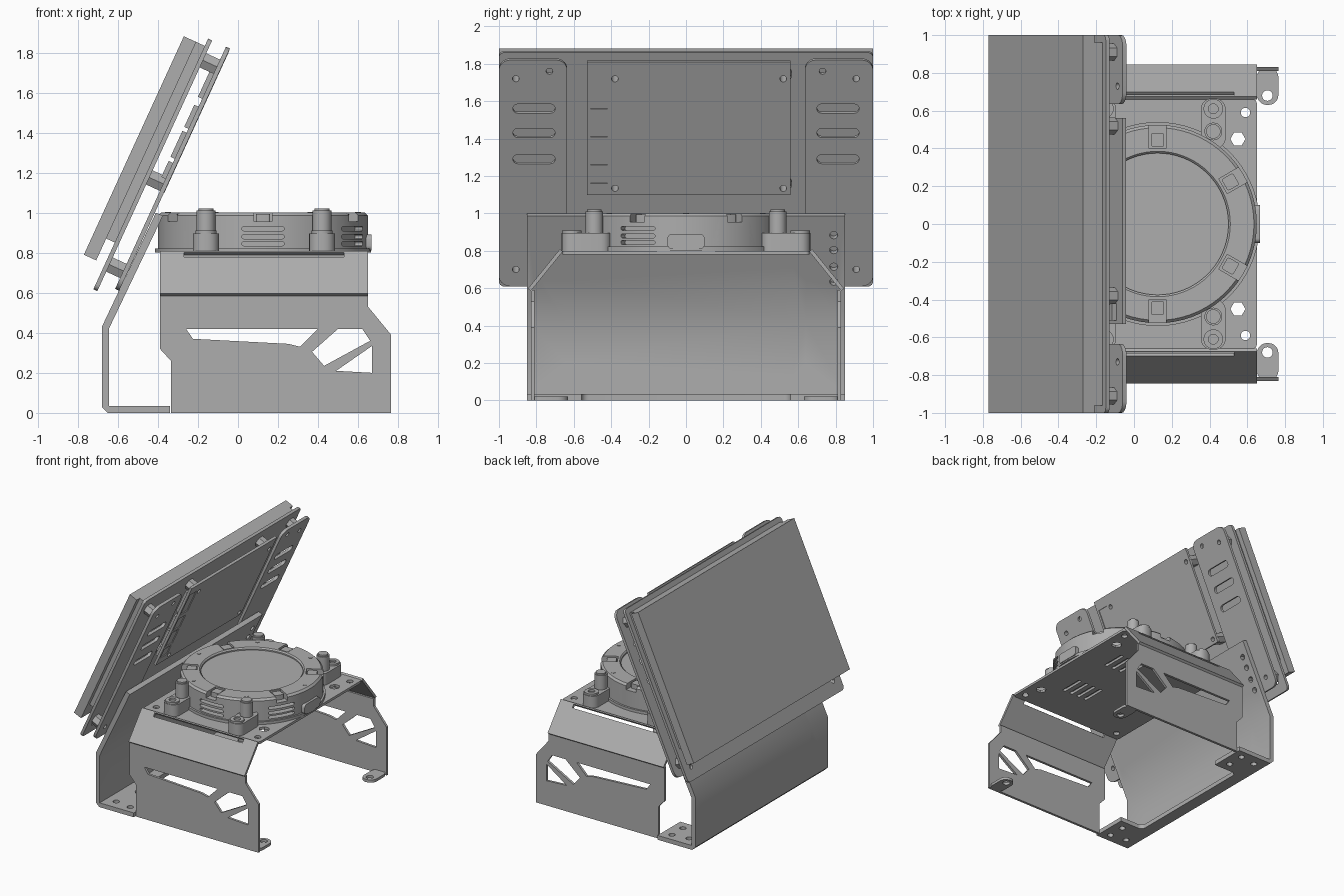
import bpy, bmesh, math
from mathutils import Matrix, Vector

cube = bpy.data.objects.get("Cube")
if cube:
    bpy.data.objects.remove(cube)

metal = bpy.data.materials.new("plain grey")
metal.use_nodes = True
GREY = (0.42, 0.42, 0.42, 1)
metal.diffuse_color = GREY
metal.node_tree.nodes["Principled BSDF"].inputs["Base Color"].default_value = GREY
parts = []


# Helpers: frames, outlines, plates, cuts and mirroring
def frame(a, b, origin=(0, 0, 0)):
    a, b = Vector(a).normalized(), Vector(b).normalized()
    m = Matrix((a, b, a.cross(b))).transposed().to_4x4()
    return Matrix.Translation(origin) @ m


LEAN = math.radians(24.6)
FLAT = frame((1, 0, 0), (0, 1, 0))
SIDE = frame((1, 0, 0), (0, 0, 1))
BACK = frame((0, 1, 0), (0, 0, 1))
TILT = frame((0, 1, 0), (math.sin(LEAN), 0, math.cos(LEAN)), (-0.77, 0, 0.79))


def up(z, d):
    """Distance along the leaning screen for height z at depth d."""
    return (z - 0.79 + d * math.sin(LEAN)) / math.cos(LEAN)


def ring(x, y, r, n=20):
    return [(x + r * math.cos(math.tau * i / n), y + r * math.sin(math.tau * i / n)) for i in range(n)]


def rect(x0, y0, x1, y1, r=0.0, n=5):
    if not r:
        return [(x0, y0), (x1, y0), (x1, y1), (x0, y1)]
    pts = []
    for k, (x, y) in enumerate([(x1 - r, y1 - r), (x0 + r, y1 - r), (x0 + r, y0 + r), (x1 - r, y0 + r)]):
        for i in range(n + 1):
            t = (k + i / n) * math.pi / 2
            pts.append((x + r * math.cos(t), y + r * math.sin(t)))
    return pts


def add(name, mesh):
    ob = bpy.data.objects.new(name, mesh)
    bpy.context.collection.objects.link(ob)
    mesh.materials.clear()
    mesh.materials.append(metal)
    parts.append(ob)
    return ob


def plate(name, loops, low, high, base=FLAT):
    """Filled outline with holes, extruded along the frame normal."""
    cu = bpy.data.curves.new(name, "CURVE")
    cu.dimensions, cu.fill_mode, cu.extrude = "2D", "BOTH", (high - low) / 2
    for loop in loops:
        sp = cu.splines.new("POLY")
        sp.points.add(len(loop) - 1)
        for p, (x, y) in zip(sp.points, loop):
            p.co = (x, y, 0, 1)
        sp.use_cyclic_u = True
    tmp = bpy.data.objects.new(name, cu)
    bpy.context.collection.objects.link(tmp)
    dg = bpy.context.evaluated_depsgraph_get()
    mesh = bpy.data.meshes.new_from_object(tmp.evaluated_get(dg))
    bpy.data.objects.remove(tmp)
    bm = bmesh.new()
    bm.from_mesh(mesh)
    bmesh.ops.remove_doubles(bm, verts=bm.verts, dist=1e-5)
    bm.transform(base @ Matrix.Translation((0, 0, (low + high) / 2)))
    bmesh.ops.recalc_face_normals(bm, faces=bm.faces)
    bm.to_mesh(mesh)
    bm.free()
    return add(name, mesh)


def cut(ob, cutter):
    mod = ob.modifiers.new("cut", "BOOLEAN")
    mod.operation, mod.solver, mod.object = "DIFFERENCE", "EXACT", cutter
    dg = bpy.context.evaluated_depsgraph_get()
    mesh = bpy.data.meshes.new_from_object(ob.evaluated_get(dg))
    ob.modifiers.clear()
    ob.data = mesh
    parts.remove(cutter)
    bpy.data.objects.remove(cutter)


def mirror(ob, name):
    mesh = ob.data.copy()
    mesh.transform(Matrix.Scale(-1, 4, (0, 1, 0)))
    mesh.flip_normals()
    return add(name, mesh)


def pair(name, loops, low, high, base=FLAT):
    mirror(plate("left_" + name, loops, low, high, base), "right_" + name)


# Screen, its rear housing and the backing plate
plate("screen", [rect(-1, 0, 1, 1.2)], 0, 0.068, TILT)
plate("screen_housing", [rect(-0.96, 0.12, 0.96, 1.2)], 0.068, 0.115, TILT)
plate("backing_plate", [rect(-1, -0.137, 1, 1.24, 0.03)] +
      [ring(s * 0.91, up(0.7, 0.13), 0.018) for s in (-1, 1)], 0.115, 0.137, TILT)

# Slotted side plates with spacers
D = 0.235
bolts = [(0.91, 1.72), (0.73, 1.76), (0.91, 0.70)]
slots = [rect(0.70, up(z, D) - 0.027, 0.925, up(z, D) + 0.027, 0.026) for z in (1.29, 1.43, 1.56)]
pair("side_plate", [rect(0.635, up(0.61, D), 1, up(1.82, D), 0.06)] + slots +
     [ring(y, up(z, D), 0.018) for y, z in bolts], 0.213, D, TILT)
for y, z in (bolts[0], bolts[2]):
    pair("hex_spacer", [ring(y, up(z, D), 0.045, 6), ring(y, up(z, D), 0.018)], 0.137, 0.213, TILT)

# Control board with port openings, sockets and spacers
ports = [(1.56, 1.74), (1.41, 1.52), (1.26, 1.39), (1.16, 1.24)]
corners = [(y, z) for y in (-0.38, 0.52) for z in (1.135, 1.72)]
openings = [rect(-0.51, up(a, D), -0.42, up(b, D)) for a, b in ports]
plate("control_board", [rect(-0.53, up(1.1, D), 0.56, up(1.81, D))] + openings +
      [ring(y, up(z, D), 0.018) for y, z in corners], 0.217, 0.237, TILT)
for hole in openings:
    plate("socket", [hole], 0.19, 0.23, TILT)
for y, z in corners:
    plate("board_spacer", [ring(y, up(z, D), 0.045, 6), ring(y, up(z, D), 0.018)], 0.137, 0.217, TILT)

# Bent rear bracket with window, foot gap and mounting holes
bracket = plate("rear_bracket", [[(-0.34, 0), (-0.65, 0), (-0.68, 0.03), (-0.68, 0.43), (-0.41, 1.0),
                (-0.375, 0.985), (-0.645, 0.42), (-0.645, 0.035), (-0.34, 0.035)]], -0.85, 0.85, SIDE)
w, a, b, c = 0.64, 0.13, 0.71, 0.07
window = [(-w, a + c), (-w + c, a), (w - c, a), (w, a + c), (w, b - c), (w - c, b), (c - w, b), (-w, b - c)]
cut(bracket, plate("window_cutter", [window], -0.9, -0.3, BACK))
cut(bracket, plate("foot_cutter", [rect(-0.55, -0.56, -0.2, 0.56, 0.04)], -0.1, 0.1))
for s in (-1, 1):
    for z in (0.64, 0.72, 0.81, 0.89):
        cut(bracket, plate("hole_cutter", [ring(s * 0.79, up(z, 0.26), 0.022, 12)], 0.2, 0.32, TILT))
    for x, y in ((-0.42, 0.64), (-0.42, 0.78), (-0.56, 0.76)):
        cut(bracket, plate("hole_cutter", [ring(x, s * y, 0.025, 12)], -0.1, 0.1))

# Folded side walls: upright, slope and foot tab
wall = [(-0.335, 0), (0.765, 0), (0.765, 0.39), (0.65, 0.53), (0.65, 0.59),
        (-0.39, 0.59), (-0.39, 0.32), (-0.335, 0.26)]
cutouts = [[(-0.26, 0.42), (0.40, 0.42), (0.31, 0.33), (0.25, 0.345), (-0.225, 0.37)],
           [(0.5, 0.42), (0.62, 0.42), (0.66, 0.36), (0.43, 0.235), (0.37, 0.305)],
           [(0.67, 0.335), (0.67, 0.2), (0.49, 0.21)]]
pair("side_wall", [wall] + cutouts, -0.83, -0.81, SIDE)
SLOPE = frame((1, 0, 0), (0, -0.17, 0.21), (0, 0.83, 0.585))
pair("wall_slope", [rect(-0.39, 0, 0.65, 0.272), rect(-0.27, 0.232, 0.53, 0.262)], -0.02, 0, SLOPE)
pair("foot_tab", [rect(0.65, 0.63, 0.765, 0.83, 0.055), ring(0.706, 0.68, 0.028)], 0, 0.022)

# Platform with fixing holes and vents
deck = [rect(-0.39, -0.66, 0.65, 0.66, 0.02)]
for s in (-1, 1):
    deck += [ring(0.55, s * 0.45, 0.04, 6), ring(0.59, s * 0.59, 0.025), ring(-0.32, s * 0.59, 0.025)]
    deck += [rect(x - 0.014, s * 0.25 - 0.1, x + 0.014, s * 0.25 + 0.1, 0.013) for x in (0.2, 0.27, 0.34, 0.41)]
plate("platform", deck, 0.78, 0.80)

# Round base body, turned from a profile
profile = [(0, 0.80), (0.54, 0.80), (0.54, 0.822), (0.525, 0.822), (0.525, 0.985),
           (0.51, 1.0), (0.385, 1.0), (0.375, 0.99), (0.375, 0.98), (0, 0.98)]
bm = bmesh.new()
pts = [bm.verts.new((r, 0, z)) for r, z in profile]
edges = [bm.edges.new(e) for e in zip(pts, pts[1:])]
bmesh.ops.spin(bm, geom=pts + edges, axis=(0, 0, 1), cent=(0, 0, 0), angle=math.tau, steps=72)
bmesh.ops.remove_doubles(bm, verts=bm.verts, dist=1e-4)
bmesh.ops.recalc_face_normals(bm, faces=bm.faces)
bm.transform(Matrix.Translation((0.125, 0, 0)))
mesh = bpy.data.meshes.new("round_base")
bm.to_mesh(mesh)
bm.free()
base = add("round_base", mesh)

# Vents, clip notches, clips and screws around the base
for k in range(6):
    t = math.radians(30 + 60 * k)
    spot = Matrix.Translation((0.125, 0, 0)) @ Matrix.Rotation(t, 4, "Z")
    for z in (0.845, 0.88, 0.92):
        cut(base, plate("vent_cutter", [rect(-0.105, z - 0.011, 0.105, z + 0.011, 0.01, 3)], 0.47, 0.6, spot @ BACK))
    cut(base, plate("notch_cutter", [rect(0.40, -0.045, 0.6, 0.045)], 0.955, 1.1, spot))
    plate("clip", [rect(0.41, -0.035, 0.48, 0.035, 0.01)], 0.95, 0.993, spot)
    turn = spot @ Matrix.Rotation(math.radians(30), 4, "Z")
    plate("screw", [ring(0.475, 0, 0.015, 12)], 0.995, 1.003, turn)
plate("front_tab", [rect(-0.1, 0.81, 0.1, 0.89, 0.025)], 0.62, 0.668, BACK)

# Mounting lugs with posts and bosses
for x in (0.42, -0.16):
    pair("lug", [rect(x - 0.065, 0.40, x + 0.065, 0.665, 0.055)], 0.80, 0.895)
    pair("post", [ring(x, 0.49, 0.047, 24)], 0.895, 1.01)
    pair("post_tip", [ring(x, 0.49, 0.038, 24)], 1.01, 1.022)
    pair("boss", [ring(x, 0.61, 0.052, 24), ring(x, 0.61, 0.026)], 0.895, 0.91)

# Smooth round sides, keep edges crisp
bpy.ops.object.select_all(action="DESELECT")
for ob in parts:
    ob.select_set(True)
bpy.context.view_layer.objects.active = parts[0]
bpy.ops.object.shade_smooth_by_angle(angle=math.radians(30))
